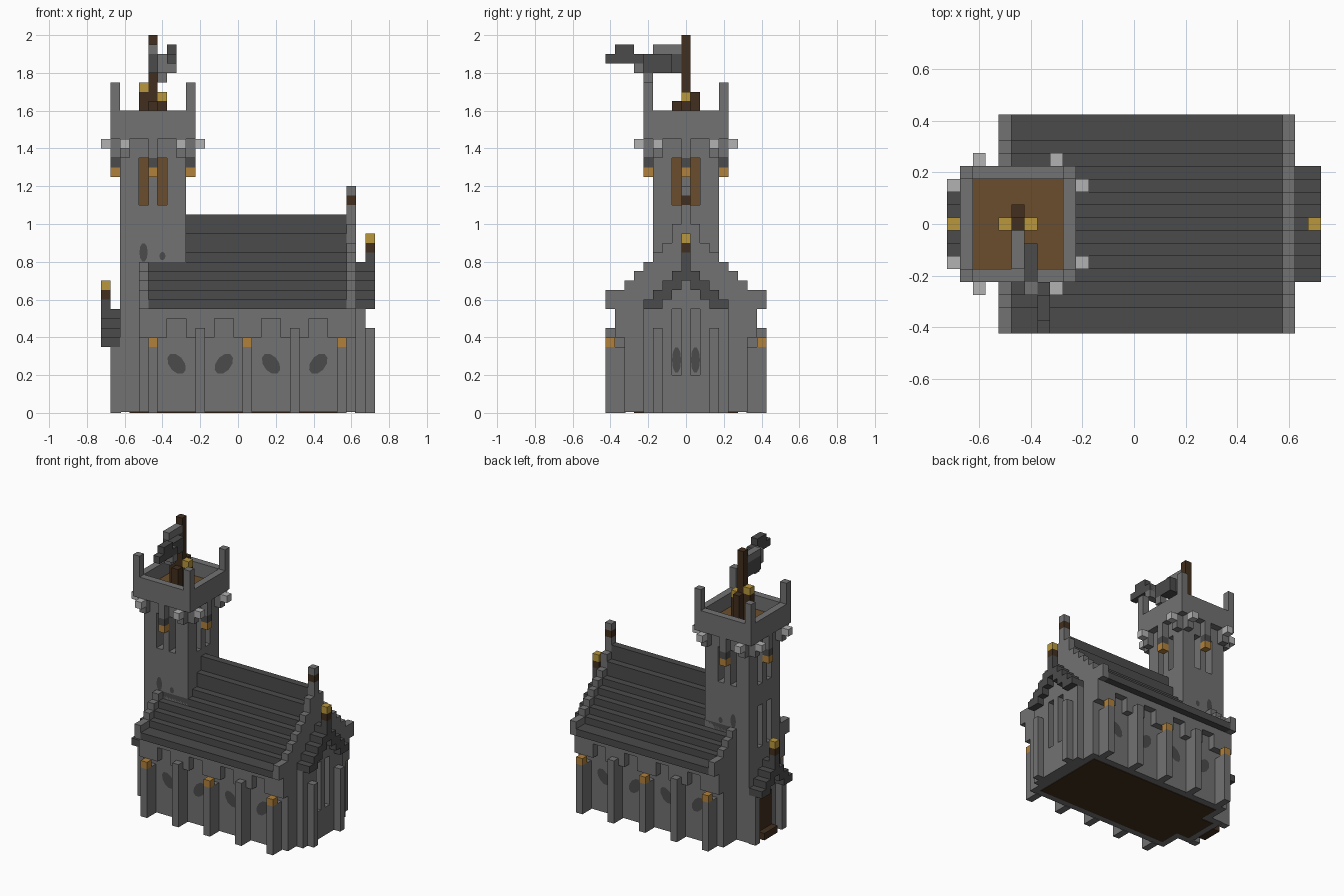
import bpy, bmesh
from math import cos, sin, tau
from mathutils import Matrix, Vector

cube = bpy.data.objects.get("Cube")
if cube:
    bpy.data.objects.remove(cube)

U = 0.05   # block size
H = U / 2


def material(name, r, g, b):
    m = bpy.data.materials.new(name)
    m.use_nodes = True
    m.diffuse_color = (r, g, b, 1)
    m.node_tree.nodes["Principled BSDF"].inputs["Base Color"].default_value = (r, g, b, 1)
    return m


STONE = material("grey stone", .168, .168, .168)
SLATE = material("dark slate", .07, .07, .07)
PALE = material("pale stone", .45, .45, .45)
GOLD = material("gold", .48, .31, .045)
AMBER = material("amber lamp", .44, .22, .045)
WOOD = material("brown wood", .147, .076, .026)
DARK = material("dark wood", .054, .028, .013)


def finish(name, bm, mat):
    me = bpy.data.meshes.new(name)
    bm.to_mesh(me)
    bm.free()
    me.materials.append(mat)
    bpy.context.collection.objects.link(bpy.data.objects.new(name, me))


def blocks(name, mat, *boxes):
    """One object from boxes given as x0, x1, y0, y1, z0, z1."""
    bm = bmesh.new()
    for x0, x1, y0, y1, z0, z1 in boxes:
        place = Matrix.Translation(((x0 + x1) / 2, (y0 + y1) / 2, (z0 + z1) / 2))
        size = Matrix.Diagonal((abs(x1 - x0), abs(y1 - y0), abs(z1 - z0), 1))
        bmesh.ops.create_cube(bm, size=1, matrix=place @ size)
    finish(name, bm, mat)


def cell(x, y, z0, z1):
    """A one-block-wide upright box centred on x, y."""
    return (x - H, x + H, y - H, y + H, z0, z1)


def patch(name, centre, across, rx, rz, lean):
    """A thin rounded dark plate lying in the plane of across and z."""
    bm = bmesh.new()
    a, c = Vector(across), Vector(centre)
    ring = [bm.verts.new(c + a * (rx * cos(tau * i / 10) + lean * sin(tau * i / 10))
                         + Vector((0, 0, rz * sin(tau * i / 10)))) for i in range(10)]
    bm.faces.new(ring)
    finish(name, bm, SLATE)


SIDES = (-1, 1)

# Nave walls and overhanging arcade
blocks("nave_wall", STONE, (-.525, .625, -.325, .325, .004, .55))
blocks("floor", DARK, (-.475, .575, -.275, .275, 0, .01), (-.575, -.4, -.125, .125, 0, .01))
bays = [-.325, -.075, .175, .425]
arcade = []
for s in SIDES:
    arcade.append((-.525, .625, s * .32, s * .375, .5, .55))
    edges = [-.525] + [b + d for b in bays for d in (-U, U)] + [.625]
    arcade += [(a, b, s * .32, s * .375, .4, .5) for a, b in zip(edges[::2], edges[1::2])]
blocks("arcade", STONE, *arcade)

# Buttresses with lamps
buttresses, lamps = [], []
for i in range(5):
    x = -.45 + i * .25
    for s in SIDES:
        top = .35 if i % 2 == 0 else .45
        buttresses.append((x - H, x + H, s * .32, s * .425, 0, top))
        if i % 2 == 0:
            lamps.append(cell(x, s * .4, .35, .4))
blocks("buttresses", STONE, *buttresses)
blocks("buttress_lamps", AMBER, *lamps)

# Broken window patches along the nave
for s in SIDES:
    for i, b in enumerate(bays):
        patch("nave_window", (b, s * .329, .26), (1, 0, 0), .045, .055, (-.02, .02)[i % 2])

# Stepped roof and gable parapets
roof, gables = [], []
roof_low = gable_low = .55
for k in range(8, -1, -1):
    y = U * k + H
    gable = {8: .65, 7: .65, 1: 1.0, 0: 1.1}.get(k, 1 - U * k)
    top = 1.05 if k == 0 else max(.6, gable - U)
    if top > roof_low:
        roof.append((-.475, .575, -y, y, roof_low, top))
        roof_low = top
    if gable > gable_low:
        for x in (-.5, .6):
            if x > 0 or k > 2:
                gables.append((x - H, x + H, -y, y, gable_low, gable))
        gable_low = gable
blocks("stepped_roof", SLATE, *roof)
blocks("gable_parapets", STONE, *gables, cell(.6, 0, 1.15, 1.2))
blocks("gable_finial_band", DARK, cell(.6, 0, 1.1, 1.15))

# East porch with two slots
porch = [(.62, .675, -H, H, 0, .7), (.62, .675, -.225, .225, 0, .2),
         (.62, .675, -.175, .175, .55, .6), (.62, .675, -.125, .125, .6, .65)]
for s in SIDES:
    porch.append((.62, .675, s * .075, s * .225, 0, .55))
    porch.append((.67, .725, s * .125, s * .175, 0, .45))
    patch("porch_window", (.629, s * U, .28), (0, 1, 0), .024, .07, 0)
blocks("porch", STONE, *porch)


def canopy(name, x0, x1, peak, reach, tip):
    """Stepped chevron roof with a finial on its outer edge."""
    parts = [(x0, x1, -H, H, peak - .1, peak), cell(tip, 0, peak, peak + U)]
    for k in range(1, reach + 1):
        for s in SIDES:
            top = peak - U * k
            low = top - (U if k == reach else 2 * U)
            parts.append((x0, x1, s * (U * k - H), s * (U * k + H), low, top))
    blocks(name, SLATE, *parts)
    blocks(name + "_band", DARK, cell(tip, 0, peak + U, peak + 2 * U))
    blocks(name + "_tip", GOLD, cell(tip, 0, peak + 2 * U, peak + 3 * U))


canopy("porch_canopy", .625, .725, .8, 4, .7)
canopy("door_canopy", -.725, -.625, .55, 3, -.7)

# Tower shaft, belfry posts and slots
TX = -.45
shaft = [(-.575, -.275, -.175, .175, .004, 1.1), (-.625, -.57, -.175, .175, .004, .65),
         (-.625, -.57, -.175, .175, .95, 1.1), (-.625, -.57, -H, H, .65, .95),
         (-.625, -.275, -.175, .175, 1.35, 1.45)]
for s in SIDES:
    shaft.append((-.625, -.57, s * .075, s * .175, .65, .95))
    shaft.append((-.675, -.62, s * .125, s * .175, 0, .35))
    for t in SIDES:
        shaft.append((TX + s * .075, TX + s * .175, t * .075, t * .175, 1.1, 1.35))
    shaft.append((TX - H, TX + H, s * .09, s * .175, 1.1, 1.35))
    shaft.append((TX + s * .09, TX + s * .175, -H, H, 1.1, 1.35))
blocks("tower_shaft", STONE, *shaft)
blocks("belfry_core", WOOD, (TX - .1, TX + .1, -.1, .1, 1.1, 1.35))
for s in SIDES:
    patch("tower_patch", (-.5, s * .179, .85), (1, 0, 0), .022, .05, 0)
    patch("tower_patch", (-.4, s * .179, .83), (1, 0, 0), .016, .022, 0)

# Door at the tower foot
blocks("door", DARK, (-.63, -.62, -.075, .075, 0, .3))
blocks("door_step", DARK, (-.675, -.62, -.075, .075, 0, U))

# Crown with corner posts, corbels and hanging lamps
crown, pale, brackets, hanging = [], [], [], []
for s in SIDES:
    crown.append((TX - .225, TX + .225, s * .175, s * .225, 1.45, 1.6))
    crown.append((TX + s * .175, TX + s * .225, -.175, .175, 1.45, 1.6))
    for t in SIDES:
        crown.append(cell(TX + s * .2, t * .2, 1.6, 1.75))
    for turn in (False, True):
        def at(along, out):
            return (TX + out, along) if turn else (TX + along, out)
        for d in (-.15, .15):
            crown.append(cell(*at(d, s * .2), 1.35, 1.45))
            pale.append(cell(*at(d, s * .25), 1.4, 1.45))
        crown.append(cell(*at(0, s * .2), 1.35, 1.45))
        brackets.append(cell(*at(0, s * .2), 1.3, 1.35))
        hanging.append(cell(*at(0, s * .2), 1.25, 1.3))
blocks("tower_crown", STONE, *crown)
blocks("corbel_ends", PALE, *pale)
blocks("lamp_brackets", SLATE, *brackets)
blocks("hanging_lamps", AMBER, *hanging)
blocks("crown_floor", WOOD, (TX - .175, TX + .175, -.175, .175, 1.45, 1.5))

# Mast with braces, gold fittings and a waving flag
blocks("mast", DARK, cell(TX, 0, 1.5, 2), (TX - H, TX + H, -.075, .075, 1.5, 1.65),
       (TX - .075, TX + .075, -H, H, 1.5, 1.65), cell(TX, U, 1.65, 1.7), cell(TX - U, 0, 1.65, 1.7))
blocks("mast_fittings", GOLD, cell(TX - U, 0, 1.7, 1.75), cell(TX + U, 0, 1.65, 1.7))
blocks("flag", SLATE, (TX - H, TX + H, -.175, -H, 1.8, 1.9),
       (TX + H, TX + .075, -.225, -.075, 1.8, 1.9),
       (TX + .075, TX + .125, -.425, -.225, 1.85, 1.9),
       (TX + .075, TX + .125, -.375, -.275, 1.9, 1.95))
blocks("flag_folds", STONE, (TX - H, TX + H, -.175, -H, 1.9, 1.95),
       (TX + H, TX + .075, -.225, -.175, 1.75, 1.8),
       (TX + H, TX + .125, -.275, -.225, 1.8, 1.9))
